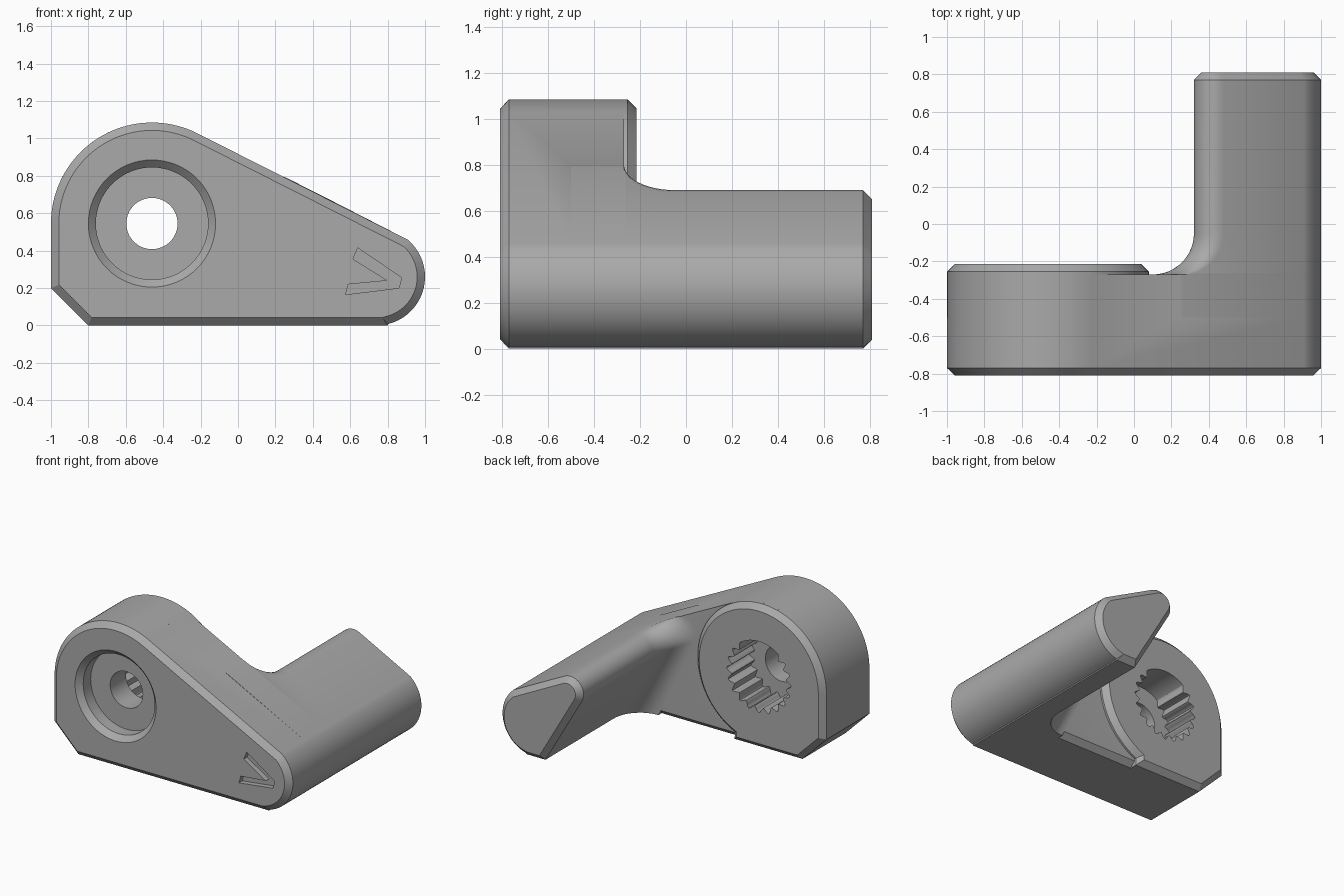
import bpy, bmesh
from math import sin, cos, pi, radians
from mathutils import Vector

old = bpy.data.objects.get("Cube")
if old:
    bpy.data.objects.remove(old, do_unlink=True)

grey = bpy.data.materials.new("plain_grey")
grey.use_nodes = True
grey.diffuse_color = (0.4, 0.4, 0.4, 1)
grey.node_tree.nodes["Principled BSDF"].inputs["Base Color"].default_value = (0.4, 0.4, 0.4, 1)

HUB = (-0.46, 0.545)
SLOPE = 0.505           # fall of the upper edge


def arc(centre, r, start, end, n):
    """Points on an arc in the XZ plane, angles in degrees."""
    angles = [radians(start + (end - start) * i / n) for i in range(n + 1)]
    return [(centre[0] + r * cos(a), centre[1] + r * sin(a)) for a in angles]


def circle(r, n=64):
    return arc(HUB, r, 0, 360, n)[:-1]


def inset(points, d):
    """Move a clockwise outline inwards by d with mitred corners."""
    result = []
    for i, p in enumerate(points):
        p = Vector(p)
        a = (p - Vector(points[i - 1])).normalized()
        b = (Vector(points[(i + 1) % len(points)]) - p).normalized()
        na, nb = Vector((a.y, -a.x)), Vector((b.y, -b.x))
        result.append(tuple(p + (na + nb) * d / (1 + na.dot(nb))))
    return result


def loft(name, rings):
    """Skin outlines given as (y, XZ points) and cap both ends."""
    bm = bmesh.new()
    loops = [[bm.verts.new((x, y, z)) for x, z in pts] for y, pts in rings]
    n = len(loops[0])
    for a, b in zip(loops, loops[1:]):
        for i in range(n):
            j = (i + 1) % n
            bm.faces.new((a[i], a[j], b[j], b[i]))
    bm.faces.new(loops[0])
    bm.faces.new(loops[-1])
    bmesh.ops.recalc_face_normals(bm, faces=bm.faces)
    mesh = bpy.data.meshes.new(name)
    bm.to_mesh(mesh)
    bm.free()
    mesh.materials.append(grey)
    obj = bpy.data.objects.new(name, mesh)
    bpy.context.collection.objects.link(obj)
    return obj


def combine(target, other, operation):
    mod = target.modifiers.new(operation.lower(), "BOOLEAN")
    mod.operation, mod.object, mod.solver = operation, other, "EXACT"
    bpy.context.view_layer.objects.active = target
    bpy.ops.object.modifier_apply(modifier=mod.name)
    bpy.data.objects.remove(other, do_unlink=True)


# Lever plate: big round hub tapering to a rounded tip
tip = arc((0.74, 0.26), 0.26, 49.5, -76, 20)
plate = [(-0.8, 0), (-1, 0.2)] + arc(HUB, 0.54, 180, 63.2, 40) + tip + [(0.8, 0)]
bevelled_foot = [(x, max(z, 0.04)) for x, z in plate]
lever = loft("lever_body", [(-0.81, inset(plate, 0.042)), (-0.77, plate),
                            (-0.31, plate), (-0.27, bevelled_foot)])

# Raised boss on the back of the hub
boss = ([(-0.8, 0), (-1, 0.2)] + arc(HUB, 0.54, 180, -65, 72) + [(-0.23, 0)])
hub_boss = loft("hub_boss", [(-0.5, boss), (-0.255, boss), (-0.215, inset(boss, 0.04))])


# Handle: wedge-shaped bar that flares into the plate with a fillet
def handle_section(d):
    corner = arc((0.43, 0.58), 0.11, 210, 63.2, 12)
    return ([(0.64 - d, 0)] + [(x - d, z + SLOPE * d) for x, z in corner]
            + tip + [(0.8, 0)])


R = 0.22
rings = [(-0.5, handle_section(R))]
for i in range(13):
    a = i / 12 * pi / 2
    rings.append((-0.27 + R * (1 - cos(a)), handle_section(R * (1 - sin(a)))))
rings += [(0.77, handle_section(0)), (0.81, inset(handle_section(0), 0.04))]
handle = loft("handle", rings)

combine(lever, hub_boss, "UNION")
combine(lever, handle, "UNION")

# Front counterbore with chamfered rim, and the through hole
combine(lever, loft("counterbore", [(-0.85, circle(0.38)), (-0.77, circle(0.3)),
                                    (-0.68, circle(0.3))]), "DIFFERENCE")
combine(lever, loft("screw_hole", [(-0.75, circle(0.137)), (-0.4, circle(0.137))]),
        "DIFFERENCE")

# Splined socket in the back, plain along its top
TEETH, STEPS = 20, 8
spline = []
for i in range(TEETH * STEPS):
    a = 2 * pi * i / (TEETH * STEPS)
    wave = 1 if radians(54) < a < radians(126) else cos(a * TEETH)
    r = 0.25 + 0.02 * wave
    spline.append((HUB[0] + r * cos(a), HUB[1] + r * sin(a)))
combine(lever, loft("spline_socket", [(-0.49, spline), (-0.1, spline)]), "DIFFERENCE")

# Shallow pointer groove near the tip
pointer = [(0.64, 0.415), (0.875, 0.255), (0.86, 0.2), (0.575, 0.165),
           (0.59, 0.22), (0.8, 0.24), (0.615, 0.355)]
combine(lever, loft("pointer_groove", [(-0.85, pointer), (-0.77, pointer)]), "DIFFERENCE")

bpy.ops.object.select_all(action="DESELECT")
lever.select_set(True)
bpy.context.view_layer.objects.active = lever
bpy.ops.object.shade_smooth_by_angle(angle=radians(28))
